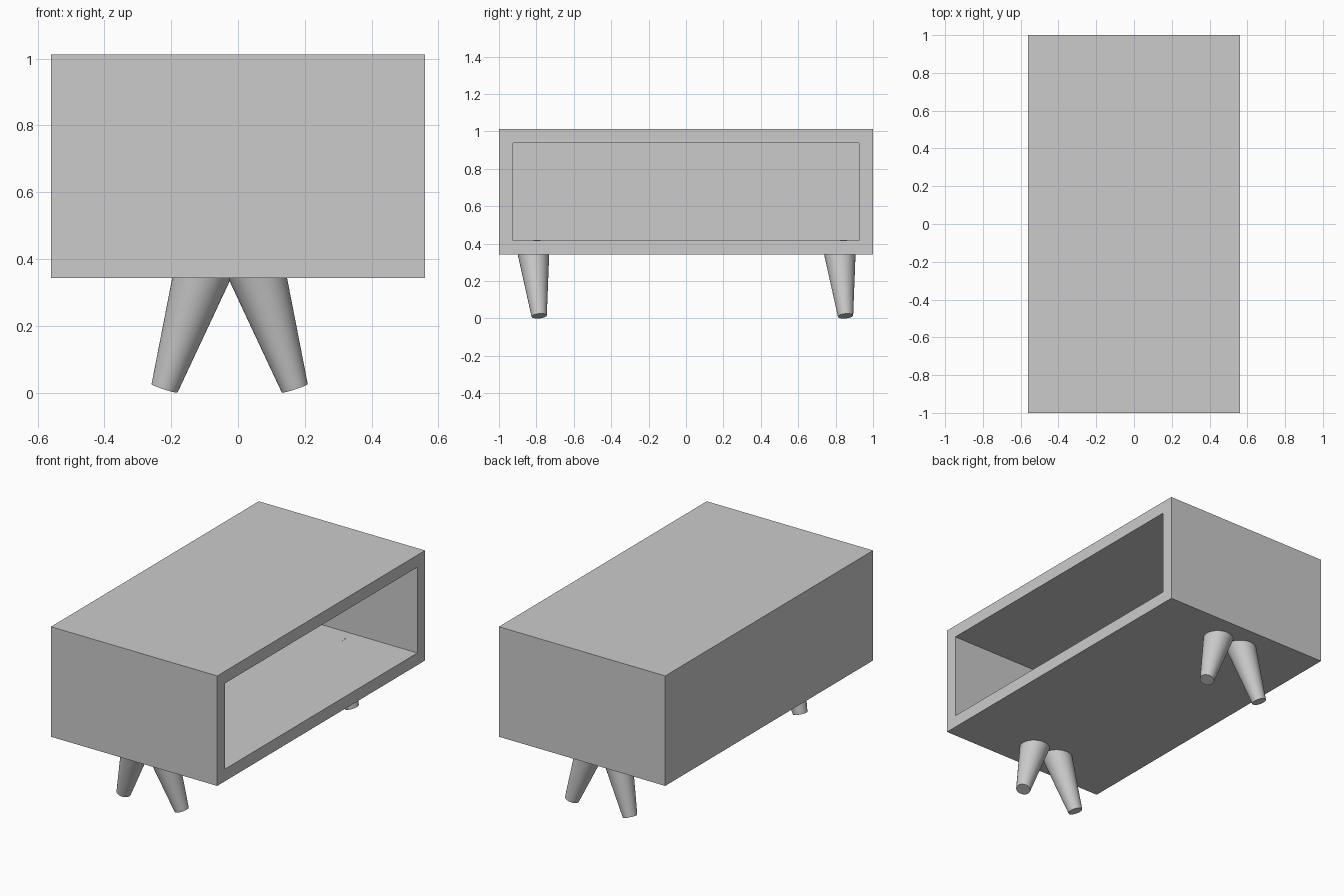
import bpy, bmesh
from mathutils import Vector

if "Cube" in bpy.data.objects:
    bpy.data.objects.remove(bpy.data.objects["Cube"])


def add_object(name, bm):
    bmesh.ops.recalc_face_normals(bm, faces=bm.faces[:])
    mesh = bpy.data.meshes.new(name)
    bm.to_mesh(mesh)
    bm.free()
    obj = bpy.data.objects.new(name, mesh)
    bpy.context.collection.objects.link(obj)
    return obj


# Cabinet: a box hollowed from its open +x side
WALL = 0.074
bm = bmesh.new()
bmesh.ops.create_cube(bm, size=1)
bmesh.ops.scale(bm, vec=(1.12, 2.0, 0.67), verts=bm.verts)
bmesh.ops.translate(bm, vec=(0, 0, 0.678), verts=bm.verts)
bm.normal_update()
opening = max(bm.faces, key=lambda f: f.calc_center_median().x)
bmesh.ops.inset_individual(bm, faces=[opening], thickness=WALL,
                           use_even_offset=True)
inner = bmesh.ops.extrude_discrete_faces(bm, faces=[opening])["faces"][0]
bmesh.ops.translate(bm, vec=(WALL - 1.12, 0, 0), verts=inner.verts)
add_object("cabinet", bm)


# Tapered legs, splayed in x and all leaning slightly the same way in y
def add_leg(name, foot, top):
    foot, top = Vector(foot), Vector(top)
    axis = top - foot
    bm = bmesh.new()
    bmesh.ops.create_cone(bm, cap_ends=True, segments=32,
                          radius1=0.041, radius2=0.09, depth=axis.length)
    leg = add_object(name, bm)
    leg.location = (foot + top) / 2
    leg.rotation_mode = 'QUATERNION'
    leg.rotation_quaternion = axis.to_track_quat('Z', 'Y')
    bpy.ops.object.select_all(action='DESELECT')
    leg.select_set(True)
    bpy.context.view_layer.objects.active = leg
    bpy.ops.object.shade_smooth_by_angle()


MID_X = -0.025
for end, y in (("front", -0.818), ("back", 0.82)):
    for side, s in (("left", -1), ("right", 1)):
        add_leg(f"{end}_{side}_leg",
                (MID_X + s * 0.195, y + 0.033, 0.013),
                (MID_X + s * 0.072, y - 0.001, 0.39))
